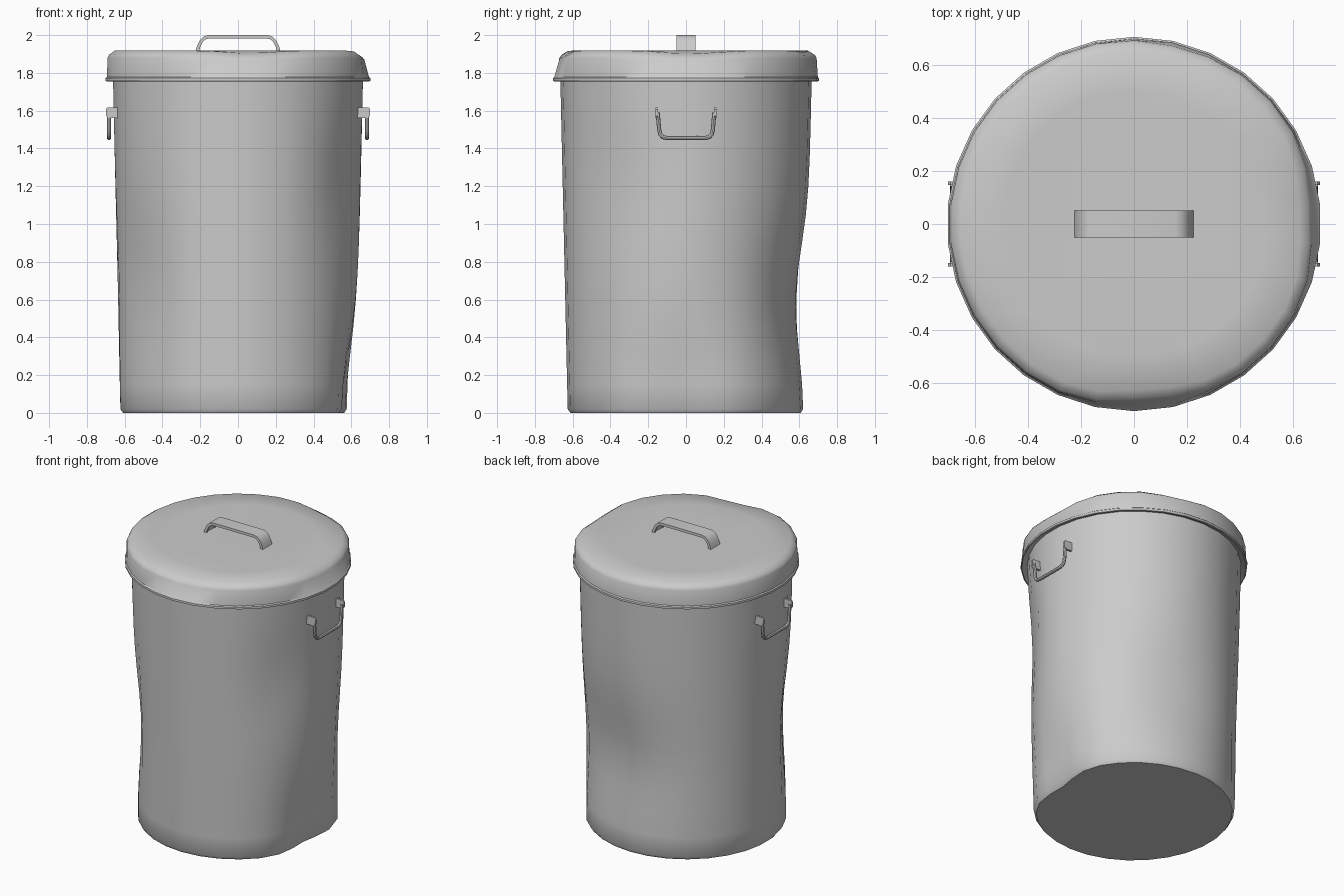
import bpy, bmesh, math
from mathutils import Vector

if "Cube" in bpy.data.objects:
    bpy.data.objects.remove(bpy.data.objects["Cube"], do_unlink=True)

SIDES = 30
metal = bpy.data.materials.new("galvanised_grey")
metal.use_nodes = True
grey = (0.6, 0.6, 0.6, 1)
metal.diffuse_color = grey
metal.node_tree.nodes["Principled BSDF"].inputs["Base Color"].default_value = grey


def finish(bm, name, angle=40):
    bmesh.ops.recalc_face_normals(bm, faces=bm.faces)
    mesh = bpy.data.meshes.new(name)
    bm.to_mesh(mesh)
    bm.free()
    obj = bpy.data.objects.new(name, mesh)
    bpy.context.collection.objects.link(obj)
    mesh.materials.append(metal)
    bpy.ops.object.select_all(action="DESELECT")
    obj.select_set(True)
    bpy.context.view_layer.objects.active = obj
    bpy.ops.object.shade_smooth_by_angle(angle=math.radians(angle))
    return obj


def lathe(profile):
    """Spin a (radius, height) profile and cap both ends."""
    bm = bmesh.new()
    rings = []
    for r, z in profile:
        ring = []
        for k in range(SIDES):
            a = math.pi / 2 + math.tau * k / SIDES
            ring.append(bm.verts.new((r * math.cos(a), r * math.sin(a), z)))
        rings.append(ring)
    for low, high in zip(rings, rings[1:]):
        for k in range(SIDES):
            n = (k + 1) % SIDES
            bm.faces.new((low[k], low[n], high[n], high[k]))
    bm.faces.new(rings[0])
    bm.faces.new(rings[-1])
    return bm


def dent(bm, azimuth, height, depth, spread, tall, drop=0, min_radius=0.55):
    """Push the wall inward (and down) around one spot."""
    for v in bm.verts:
        radius = v.co.xy.length
        if radius < min_radius:
            continue
        a = math.degrees(math.atan2(v.co.y, v.co.x)) - azimuth
        a = (a + 180) % 360 - 180
        w = math.exp(-(a / spread) ** 2 - ((v.co.z - height) / tall) ** 2)
        v.co.xy *= 1 - depth * w / radius
        v.co.z -= drop * w


def sweep(path, section, name):
    """Sweep a (sideways, outward) section along a planar path."""
    bm = bmesh.new()
    path = [Vector(p) for p in path]
    normal = (path[1] - path[0]).cross(path[-1] - path[0]).normalized()
    rings = []
    for i, p in enumerate(path):
        tangents = []
        if i:
            tangents.append((p - path[i - 1]).normalized())
        if i < len(path) - 1:
            tangents.append((path[i + 1] - p).normalized())
        t = sum(tangents, Vector()).normalized()
        out = normal.cross(t)
        miter = 1 / max(0.5, t.dot(tangents[0]))
        rings.append([bm.verts.new(p + normal * u + out * v * miter) for u, v in section])
    n = len(section)
    for a, b in zip(rings, rings[1:]):
        for k in range(n):
            bm.faces.new((a[k], a[(k + 1) % n], b[(k + 1) % n], b[k]))
    bm.faces.new(rings[0])
    bm.faces.new(rings[-1])
    return finish(bm, name)


# Tapered can with battered walls
body_profile = [(0.612, 0), (0.626, 0.02)]
for i in range(1, 13):
    z = 0.15 * i
    body_profile.append((0.626 + 0.04 * z / 1.8, z))
body = lathe(body_profile)
dent(body, -5, 0.0, 0.075, 20, 0.45)
dent(body, 75, 0.6, 0.07, 38, 0.38)
dent(body, -148, 0.7, 0.045, 20, 0.4)
dent(body, -32, 1.2, 0.03, 16, 0.35)
finish(body, "can_body")

# Lid with a rolled rim and a bevelled, dented top edge
lid = lathe([(0.655, 1.775), (0.698, 1.755), (0.705, 1.758), (0.705, 1.772),
             (0.698, 1.778), (0.694, 1.88), (0.686, 1.897), (0.654, 1.919),
             (0.5, 1.919)])
dent(lid, -85, 1.91, 0.03, 16, 0.07, drop=0.015)
dent(lid, 2, 1.91, 0.03, 18, 0.07, drop=0.018)
dent(lid, 75, 1.92, 0.012, 14, 0.06, drop=0.01)
finish(lid, "lid")

# Strap grip across the lid, with raised edges
half = [(-0.217, 1.91), (-0.208, 1.94), (-0.195, 1.967), (-0.177, 1.985), (-0.155, 1.991)]
grip_path = [(x, 0, z) for x, z in half] + [(-x, 0, z) for x, z in reversed(half)]
strap = [(-0.05, -0.009), (0.05, -0.009), (0.05, 0.009), (0.04, 0.009),
         (0.036, 0.004), (-0.036, 0.004), (-0.04, 0.009), (-0.05, 0.009)]
sweep(grip_path, strap, "lid_grip")

# Wire bails hanging from lugs on both sides
wire = [(0.011 * math.cos(math.tau * k / 8), 0.011 * math.sin(math.tau * k / 8))
        for k in range(8)]
lug_outline = [(0.63, 1.56), (0.688, 1.56), (0.698, 1.572), (0.7, 1.605),
               (0.692, 1.618), (0.63, 1.618)]
bail_half = [(-0.15, 1.59), (-0.142, 1.5), (-0.136, 1.475), (-0.122, 1.46), (-0.1, 1.455)]
for side, label in ((1, "left"), (-1, "right")):
    bail = [(side * 0.683, y, z) for y, z in bail_half]
    bail += [(x, -y, z) for x, y, z in reversed(bail)]
    sweep(bail, wire, label + "_bail")
    for end, place in ((-1, "front"), (1, "back")):
        bm = bmesh.new()
        face = bm.faces.new([bm.verts.new((side * x, end * 0.147, z)) for x, z in lug_outline])
        moved = bmesh.ops.extrude_face_region(bm, geom=[face])["geom"]
        bmesh.ops.translate(bm, vec=(0, end * 0.014, 0),
                            verts=[g for g in moved if isinstance(g, bmesh.types.BMVert)])
        finish(bm, label + "_" + place + "_lug", 30)
